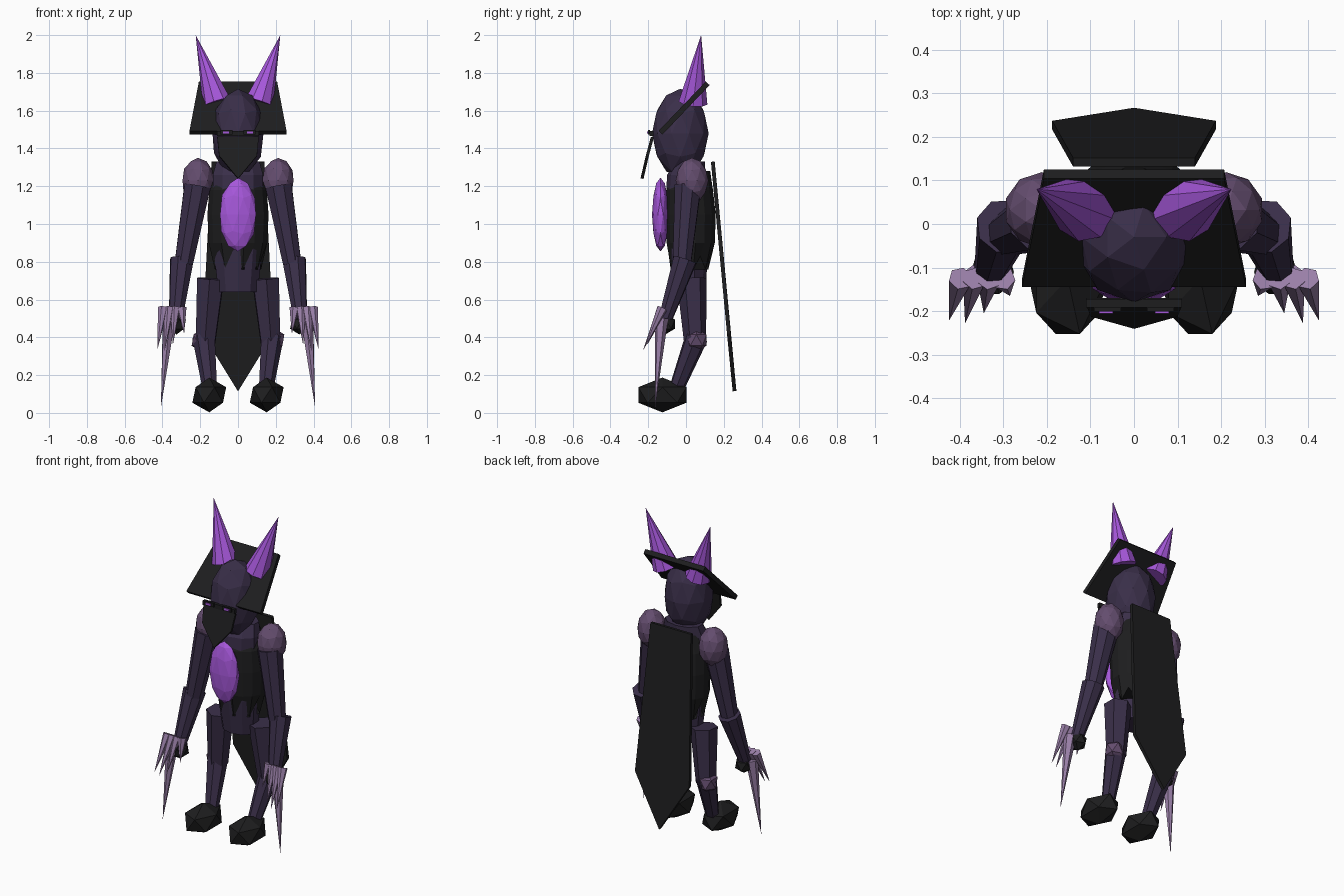
import bpy, bmesh, math
from mathutils import Vector, Matrix

if "Cube" in bpy.data.objects:
    bpy.data.objects.remove(bpy.data.objects["Cube"])


def material(name, r, g, b):
    m = bpy.data.materials.new(name)
    m.diffuse_color = tuple((c / 255) ** 2.2 for c in (r, g, b)) + (1,)
    m.use_nodes = True
    m.node_tree.nodes["Principled BSDF"].inputs["Base Color"].default_value = m.diffuse_color
    return m


SKIN = material("dark violet", 60, 50, 74)
CLOTH = material("charcoal", 35, 35, 36)
BRIGHT = material("bright purple", 165, 88, 218)
MAUVE = material("dusty mauve", 100, 78, 110)
CLAW = material("pale lilac", 152, 126, 166)


def finish(name, bm, mat):
    bmesh.ops.recalc_face_normals(bm, faces=bm.faces)
    me = bpy.data.meshes.new(name)
    bm.to_mesh(me)
    bm.free()
    me.materials.append(mat)
    ob = bpy.data.objects.new(name, me)
    bpy.context.collection.objects.link(ob)
    return ob


def ball(name, centre, size, mat, sub=2):
    bm = bmesh.new()
    bmesh.ops.create_icosphere(bm, subdivisions=sub, radius=1,
                               matrix=Matrix.Translation(centre) @ Matrix.Diagonal((*size, 1)))
    return finish(name, bm, mat)


def limb(name, a, b, r1, r2, mat, sides=8):
    """Tapered prism or spike between two points."""
    a, b = Vector(a), Vector(b)
    d = b - a
    bm = bmesh.new()
    rot = d.to_track_quat('Z', 'Y').to_matrix().to_4x4()
    bmesh.ops.create_cone(bm, cap_ends=True, segments=sides, radius1=r1, radius2=r2,
                          depth=d.length, matrix=Matrix.Translation((a + b) / 2) @ rot)
    return finish(name, bm, mat)


def plate(name, pts, thick, mat):
    """Flat polygon thickened evenly about its own plane."""
    pts = [Vector(p) for p in pts]
    n = (pts[1] - pts[0]).cross(pts[2] - pts[1]).normalized() * thick / 2
    bm = bmesh.new()
    top = [bm.verts.new(p + n) for p in pts]
    low = [bm.verts.new(p - n) for p in pts]
    bm.faces.new(top)
    bm.faces.new(low[::-1])
    k = len(pts)
    for i in range(k):
        j = (i + 1) % k
        bm.faces.new((top[i], low[i], low[j], top[j]))
    return finish(name, bm, mat)


def rings(name, sections, mat, sides=10, jag=0):
    """Stacked ellipses (z, centre y, rx, ry); jag makes a ragged first edge."""
    bm = bmesh.new()
    loops = []
    for n, (z, cy, rx, ry) in enumerate(sections):
        loops.append([bm.verts.new((rx * math.cos(t), cy + ry * math.sin(t),
                                    z + (jag * (i % 2) if n == 0 else 0)))
                      for i in range(sides) for t in [math.tau * (i + .5) / sides]])
    for lo, hi in zip(loops, loops[1:]):
        for i in range(sides):
            j = (i + 1) % sides
            bm.faces.new((lo[i], lo[j], hi[j], hi[i]))
    bm.faces.new(loops[0][::-1])
    bm.faces.new(loops[-1])
    return finish(name, bm, mat)


# Torso, ragged vest and chest gem
rings("torso", [(.64, .02, .11, .085), (.86, .01, .135, .105), (1.08, 0, .135, .11),
                (1.26, 0, .14, .10), (1.33, .02, .12, .08)], SKIN)
rings("vest", [(.76, .02, .125, .10), (.90, .025, .158, .13), (1.05, .025, .165, .135),
               (1.18, .02, .155, .125), (1.28, .03, .11, .10)], CLOTH, 16, .07)
ball("chest_gem", (0, -.135, 1.05), (.10, .045, .195), BRIGHT)

# Head, slanted hood brim and face mask
ball("head", (0, -.03, 1.48), (.142, .15, .236), SKIN)
plate("hood_brim", [(-.257, -.135, 1.483), (.257, -.135, 1.483),
                    (.207, .115, 1.745), (-.207, .115, 1.745)], .028, CLOTH)
plate("face_mask", [(-.11, -.178, 1.46), (-.10, -.205, 1.36), (0, -.233, 1.24),
                    (.10, -.205, 1.36), (.11, -.178, 1.46)], .016, CLOTH)
plate("eye_band", [(-.11, -.182, 1.465), (.11, -.182, 1.465),
                   (.11, -.182, 1.492), (-.11, -.182, 1.492)], .02, CLOTH)

# Cape hanging away from the back
plate("cape", [(-.14, .142, 1.33), (.14, .142, 1.33), (.188, .227, .42),
               (0, .257, .115), (-.188, .227, .42)], .02, CLOTH)

for s, side in ((-1, "left"), (1, "right")):
    def p(x, y, z):
        return (s * x, y, z)

    # Horns and eyes
    limb(side + "_horn", p(.112, .037, 1.645), p(.224, .08, 2.0), .078, 0, BRIGHT, 9)
    plate(side + "_eye_frame", [p(.03, -.196, 1.473), p(.092, -.196, 1.473),
                                p(.092, -.196, 1.497), p(.03, -.196, 1.497)], .009, CLOTH)
    plate(side + "_eye", [p(.048, -.202, 1.478), p(.08, -.202, 1.478),
                          p(.08, -.202, 1.491), p(.048, -.202, 1.491)], .008, BRIGHT)

    # Arms
    ball(side + "_shoulder", p(.212, .032, 1.23), (.086, .087, .12), MAUVE)
    limb(side + "_upper_arm", p(.215, .01, 1.2), p(.287, -.022, .79), .075, .052, SKIN)
    limb(side + "_forearm", p(.297, -.005, .81), p(.332, -.115, .48), .066, .036, SKIN)
    ball(side + "_hand", p(.325, -.11, .47), (.055, .06, .055), CLOTH, 1)

    # Finger claws and one long blade
    for i, (bx, tx, ty, tz) in enumerate([(.30, .285, -.165, .42), (.333, .345, -.205, .36),
                                          (.366, .388, -.228, .33), (.398, .425, -.222, .34)]):
        limb(f"{side}_claw_{i + 1}", p(bx, -.125, .555), p(tx, ty, tz), .028, 0, CLAW, 6)
    limb(side + "_long_claw", p(.365, -.13, .50), p(.408, -.163, .03), .036, 0, CLAW, 6)

    # Legs
    limb(side + "_thigh", p(.145, .03, .71), p(.172, .048, .37), .08, .058, SKIN, 6)
    limb(side + "_shin", p(.18, .055, .40), p(.148, -.05, .13), .062, .04, SKIN, 7)
    ball(side + "_knee_guard", p(.19, .055, .385), (.062, .062, .066), MAUVE, 1)
    ball(side + "_foot", p(.152, -.125, .095), (.10, .15, .092), CLOTH, 1)
